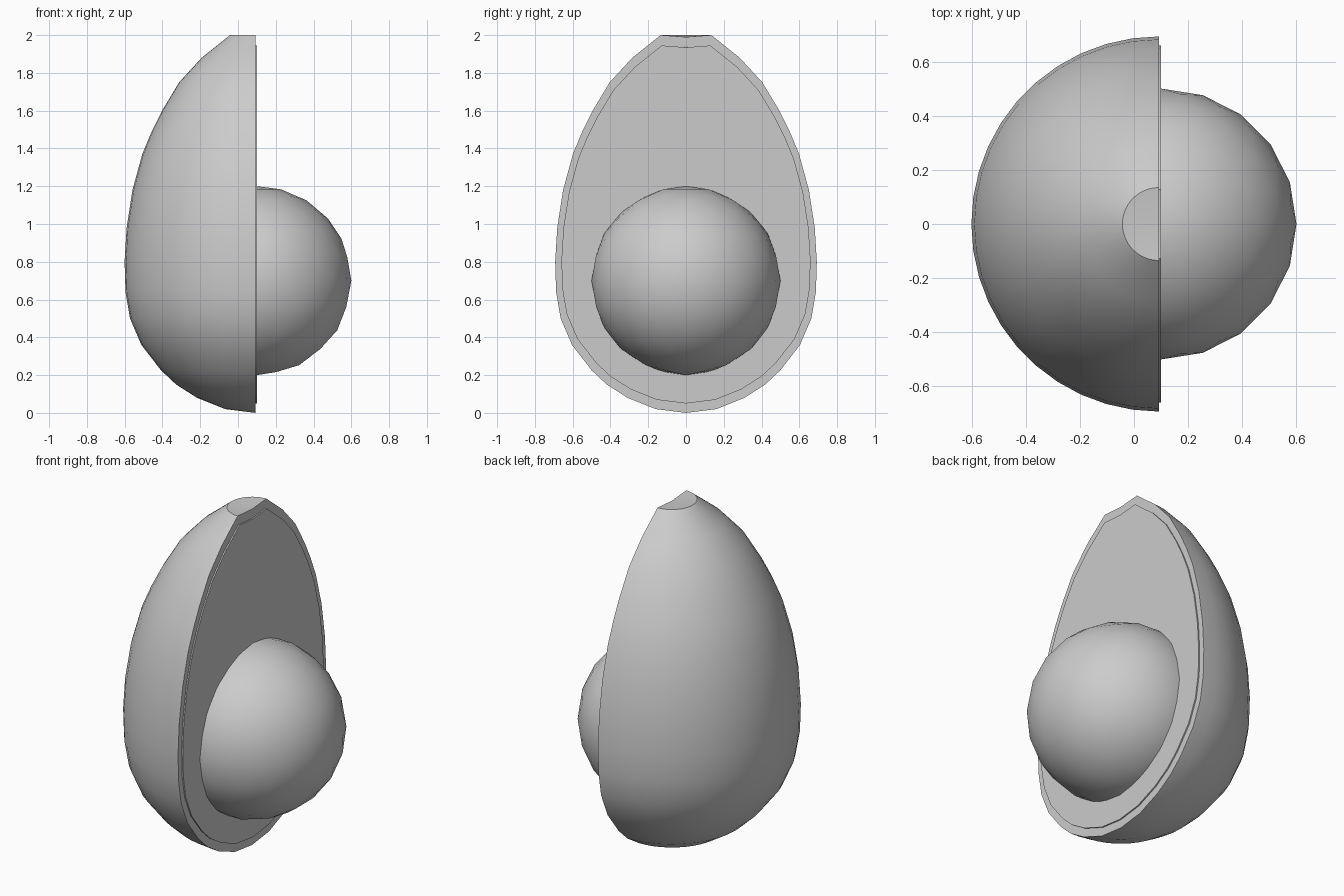
import bpy, bmesh
from math import sin, cos, pi

if "Cube" in bpy.data.objects:
    bpy.data.objects.remove(bpy.data.objects["Cube"])

# (radius, height) of the egg outline; the crown dips slightly in the middle
PROFILE = [(0.16, 0.02), (0.31, 0.08), (0.42, 0.15), (0.50, 0.225), (0.605, 0.36),
           (0.665, 0.50), (0.689, 0.64), (0.694, 0.80), (0.683, 0.98),
           (0.652, 1.18), (0.60, 1.37), (0.55, 1.49), (0.495, 1.60), (0.405, 1.75),
           (0.285, 1.88), (0.135, 2.0)]
SEGS = 22


def finish(name, bm):
    bmesh.ops.recalc_face_normals(bm, faces=bm.faces)
    mesh = bpy.data.meshes.new(name)
    bm.to_mesh(mesh)
    bm.free()
    ob = bpy.data.objects.new(name, mesh)
    bpy.context.collection.objects.link(ob)
    bpy.ops.object.select_all(action='DESELECT')
    ob.select_set(True)
    bpy.context.view_layer.objects.active = ob
    bpy.ops.object.shade_smooth_by_angle(angle=0.7)
    return ob


def half_egg(name, face_x, r_scale, z_scale, z_shift, bottom, top):
    """Revolve the outline through half a turn and close the cut face."""
    bm = bmesh.new()
    low = bm.verts.new((face_x, 0, bottom))
    high = bm.verts.new((face_x, 0, top))
    rings = []
    for r, z in PROFILE:
        r, z = r * r_scale, z * z_scale + z_shift
        rings.append([bm.verts.new((face_x - r * sin(pi * i / SEGS),
                                    r * cos(pi * i / SEGS), z))
                      for i in range(SEGS + 1)])
    for a, b in zip(rings, rings[1:]):
        for i in range(SEGS):
            bm.faces.new((a[i], a[i + 1], b[i + 1], b[i]))
    for pole, ring in ((low, rings[0]), (high, rings[-1])):
        for i in range(SEGS):
            bm.faces.new((pole, ring[i], ring[i + 1]))
    # flat cut face
    bm.faces.new([low] + [r[0] for r in rings] + [high]
                 + [r[-1] for r in reversed(rings)])
    return finish(name, bm)


# outer skin, with the flesh standing slightly proud of its rim
half_egg("skin", 0.092, 0.998, 1.0, 0.0, 0.0, 1.99)
half_egg("flesh", 0.10, 0.95, 0.9475, 0.05, 0.05, 1.935)

# round stone, half sunk in the flesh
bm = bmesh.new()
bmesh.ops.create_icosphere(bm, subdivisions=3, radius=0.5)
bmesh.ops.translate(bm, verts=bm.verts, vec=(0.10, 0, 0.70))
finish("stone", bm)
